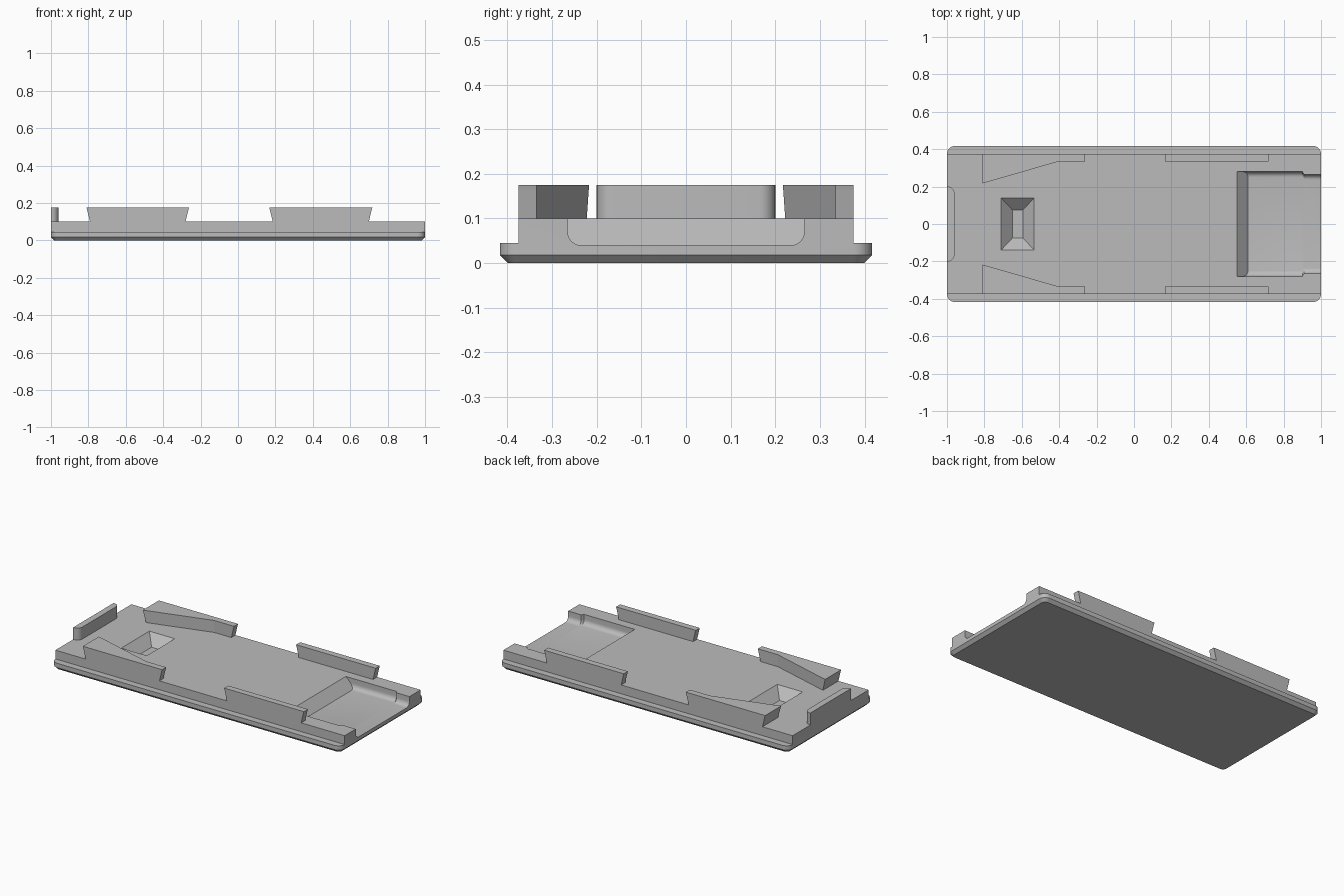
import bpy, bmesh
from math import sin, cos, pi

if "Cube" in bpy.data.objects:
    bpy.data.objects.remove(bpy.data.objects["Cube"])

GREY = (0.5, 0.5, 0.5, 1)
grey = bpy.data.materials.new("plain_grey")
grey.use_nodes = True
grey.diffuse_color = GREY
grey.node_tree.nodes["Principled BSDF"].inputs["Base Color"].default_value = GREY

LENGTH, BASE_W, BODY_W = 1.0, 0.417, 0.375   # half sizes
LEDGE, DECK, TOP, FLOOR = 0.045, 0.1, 0.175, 0.04


def loft(name, rings):
    """Skin a stack of equal-length rings and cap both ends."""
    bm = bmesh.new()
    loops = [[bm.verts.new(p) for p in ring] for ring in rings]
    n = len(loops[0])
    for a, b in zip(loops, loops[1:]):
        for i in range(n):
            j = (i + 1) % n
            bm.faces.new((a[i], a[j], b[j], b[i]))
    bm.faces.new(loops[0][::-1])
    bm.faces.new(loops[-1])
    bmesh.ops.recalc_face_normals(bm, faces=bm.faces)
    mesh = bpy.data.meshes.new(name)
    bm.to_mesh(mesh)
    bm.free()
    mesh.materials.append(grey)
    obj = bpy.data.objects.new(name, mesh)
    bpy.context.collection.objects.link(obj)
    return obj


def activate(obj):
    bpy.ops.object.select_all(action="DESELECT")
    obj.select_set(True)
    bpy.context.view_layer.objects.active = obj


def boolean(obj, other, operation):
    activate(obj)
    mod = obj.modifiers.new(operation, "BOOLEAN")
    mod.object, mod.operation, mod.solver = other, operation, "EXACT"
    bpy.ops.object.modifier_apply(modifier=mod.name)
    bpy.data.objects.remove(other)


def rect(hx, hy, z, cx=0.0):
    return [(cx + sx * hx, sy * hy, z) for sx, sy in ((-1, -1), (1, -1), (1, 1), (-1, 1))]


def rounded(hx, hy, r, z, steps=8):
    pts = []
    for k, (sx, sy) in enumerate(((1, 1), (-1, 1), (-1, -1), (1, -1))):
        for i in range(steps + 1):
            a = (k + i / steps) * pi / 2
            pts.append((sx * (hx - r) + r * cos(a), sy * (hy - r) + r * sin(a), z))
    return pts


# Base plate with rounded corners and a chamfered underside
body = loft("tray_body", [
    rounded(LENGTH - 0.018, BASE_W - 0.018, 0.024, 0),
    rounded(LENGTH, BASE_W, 0.042, 0.018),
    rounded(LENGTH, BASE_W, 0.042, LEDGE)])

# Raised deck
boolean(body, loft("deck", [rect(LENGTH, BODY_W, z) for z in (0.03, DECK)]), "UNION")


# Open recess at the right end: sloped inner wall, filleted floor, narrower mouth
def recess_ring(x, half, lean=0.0, r=0.03, steps=6):
    side = [(half, DECK + 0.04)]
    for i in range(steps + 1):
        a = i / steps * pi / 2
        side.append((half - r + r * cos(a), FLOOR + r - r * sin(a)))
    outline = side + [(-y, z) for y, z in reversed(side)]
    return [(x - lean * (z - FLOOR), y, z) for y, z in outline]


boolean(body, loft("recess", [
    recess_ring(0.61, 0.28, 1.0), recess_ring(0.9, 0.28),
    recess_ring(0.91, 0.265), recess_ring(1.1, 0.265)]), "DIFFERENCE")

# Tapered pocket near the left end
rise = 0.02
boolean(body, loft("pocket", [
    rect(0.028, 0.075, FLOOR, -0.622),
    rect(0.088 + rise, 0.14 + rise, DECK + rise, -0.622)]), "DIFFERENCE")


# Side rails with undercut ends; the wedge rails flare inwards at one end
def inner_edge(x, flare):
    return 0.335 - (0.288 * max(0, -0.4 - x) if flare else 0)


def rail(name, x0, x1, side, flare):
    rings = []
    for z, inset in ((DECK - 0.01, 0.021), (0.165, 0.003), (TOP, 0.0)):
        a, b = x0 + inset, x1 - inset
        mid = -0.4 if flare else (a + b) / 2
        plan = [(a, BODY_W), (b, BODY_W)]
        plan += [(x, inner_edge(x, flare)) for x in (b, mid, a)]
        rings.append([(x, side * y, z) for x, y in plan])
    return loft(name, rings)


for side, word in ((1, "back"), (-1, "front")):
    rail(word + "_wedge_rail", -0.81, -0.262, side, True)
    rail(word + "_straight_rail", 0.167, 0.718, side, False)

# End tab with rounded inner corners
half_tab = []
for i in range(9):
    a = i / 8 * pi / 2
    half_tab.append((-0.995 + 0.035 * sin(a), 0.165 + 0.035 * cos(a)))
tab_plan = [(-LENGTH, 0.2)] + half_tab
tab_plan += [(x, -y) for x, y in reversed(tab_plan)]
tab = loft("end_tab", [[(x, y, z) for x, y in tab_plan] for z in (DECK - 0.01, TOP)])

# Smooth the rounded parts, keep edges crisp
for obj in (body, tab):
    activate(obj)
    bpy.ops.object.shade_smooth_by_angle(angle=pi / 7)
